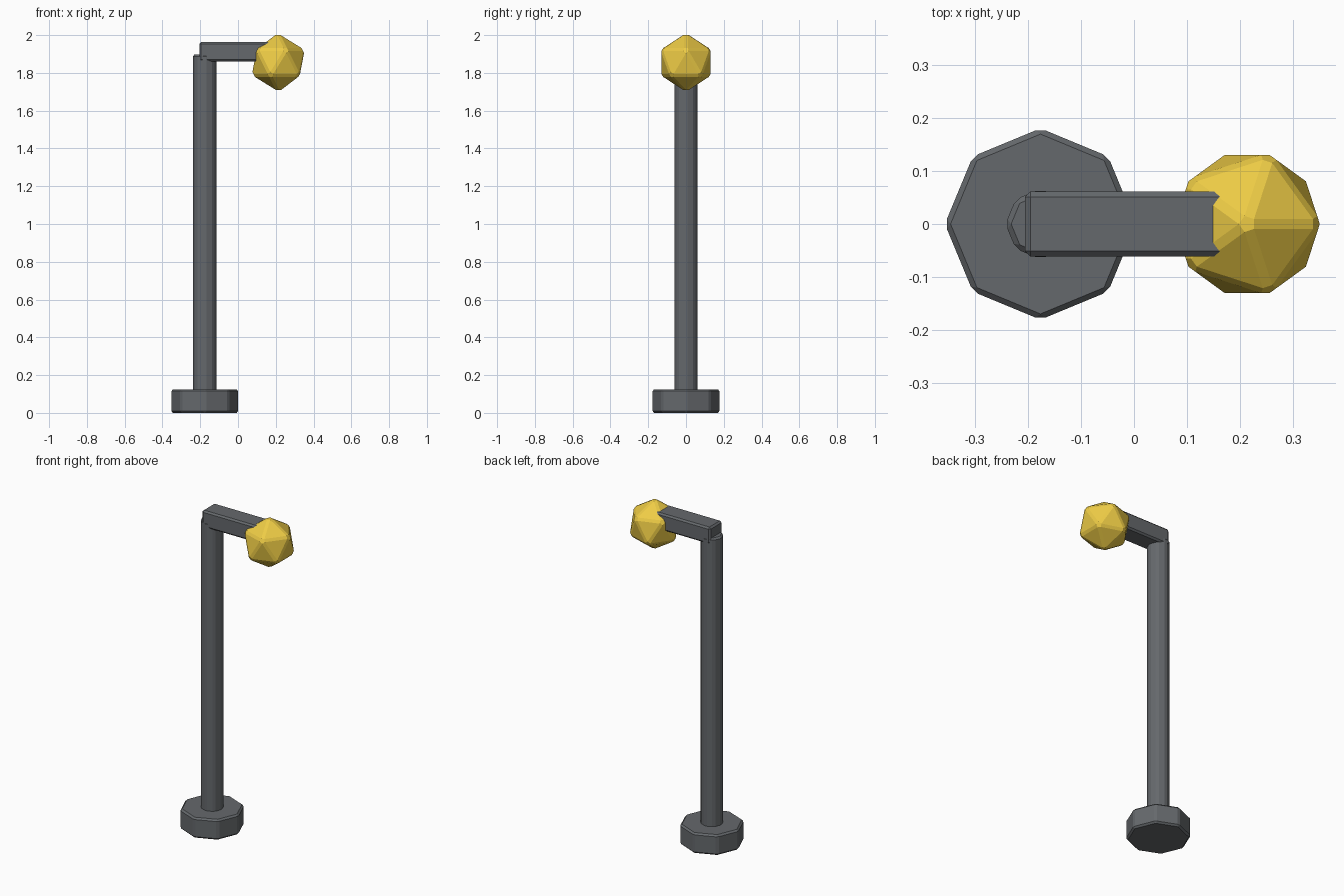
import bpy

if "Cube" in bpy.data.objects:
    bpy.data.objects.remove(bpy.data.objects["Cube"])

PX = -0.176      # post axis
BEVEL = 0.01


def material(name, color):
    m = bpy.data.materials.new(name)
    m.diffuse_color = color
    m.use_nodes = True
    m.node_tree.nodes["Principled BSDF"].inputs["Base Color"].default_value = m.diffuse_color
    return m


metal = material("dark_grey", (0.13, 0.14, 0.15, 1))
glow = material("lamp_yellow", (0.85, 0.60, 0.06, 1))


def finish(name, mat):
    # name, colour and chamfer the active part
    ob = bpy.context.object
    ob.name = name
    ob.data.materials.append(mat)
    b = ob.modifiers.new("chamfer", 'BEVEL')
    b.width = BEVEL
    b.segments = 1
    b.limit_method = 'ANGLE'
    return ob


def octagon_post(name, radius, z0, z1):
    bpy.ops.mesh.primitive_cylinder_add(
        vertices=8, radius=radius, depth=z1 - z0, location=(PX, 0, (z0 + z1) / 2))
    return finish(name, metal)


# Foot and pole
octagon_post("base", 0.18, 0.0, 0.125)
octagon_post("pole", 0.066, 0.06, 1.897)

# Horizontal arm, its far end hidden inside the lamp
x0, x1, z0, z1 = -0.205, 0.20, 1.86, 1.963
bpy.ops.mesh.primitive_cube_add(size=1, location=((x0 + x1) / 2, 0, (z0 + z1) / 2))
arm = bpy.context.object
for v in arm.data.vertices:
    v.co.x *= x1 - x0
    v.co.y *= 0.122
    v.co.z *= z1 - z0
finish("arm", metal)

# Faceted lamp
bpy.ops.mesh.primitive_ico_sphere_add(
    subdivisions=1, radius=0.157, location=(0.213, 0, 1.855))
finish("lamp", glow)
